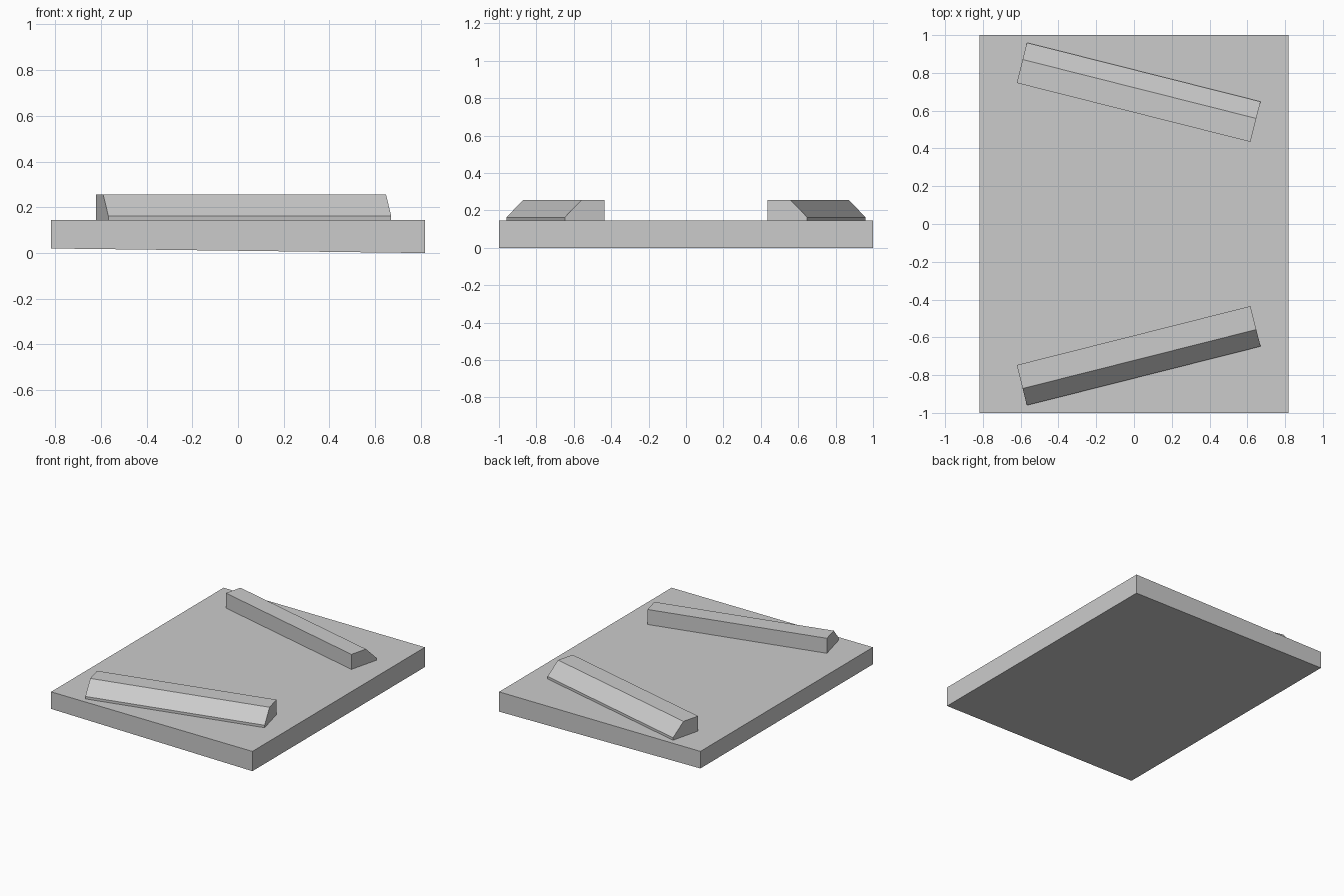
import bpy, bmesh
from mathutils import Vector

cube = bpy.data.objects.get("Cube")
if cube:
    bpy.data.objects.remove(cube, do_unlink=True)

grey = bpy.data.materials.new("plain grey")
grey.use_nodes = True
colour = (0.6, 0.6, 0.6, 1)
grey.diffuse_color = colour
grey.node_tree.nodes["Principled BSDF"].inputs["Base Color"].default_value = colour


def prism(name, profile, sweep):
    """Sweep a closed flat profile along a vector into a solid."""
    bm = bmesh.new()
    face = bm.faces.new([bm.verts.new(p) for p in profile])
    swept = bmesh.ops.extrude_face_region(bm, geom=[face], use_keep_orig=True)
    moved = [v for v in swept["geom"] if isinstance(v, bmesh.types.BMVert)]
    bmesh.ops.translate(bm, verts=moved, vec=sweep)
    bmesh.ops.recalc_face_normals(bm, faces=bm.faces)
    mesh = bpy.data.meshes.new(name)
    bm.to_mesh(mesh)
    bm.free()
    mesh.materials.append(grey)
    obj = bpy.data.objects.new(name, mesh)
    bpy.context.collection.objects.link(obj)
    return obj


# Base slab, slightly thicker toward +x
TOP = 0.145
HALF = 0.817
prism("base_slab",
      [(-HALF, -1, 0.02), (HALF, -1, 0), (HALF, -1, TOP), (-HALF, -1, TOP)],
      (0, 2, 0))

# Two converging rails: low outer lip, sloped outer face, upright inner face
RAIL_SECTION = [(0, TOP), (0, 0.163), (0.092, 0.255), (0.22, 0.255), (0.22, TOP)]


def rail(name, side):
    start = Vector((-0.567, 0.96 * side, 0))
    end = Vector((0.67, 0.648 * side, 0))
    run = end - start
    inward = Vector((run.y, -run.x, 0)).normalized() * side
    prism(name, [start + inward * d + Vector((0, 0, z)) for d, z in RAIL_SECTION], run)


rail("back_rail", 1)
rail("front_rail", -1)
